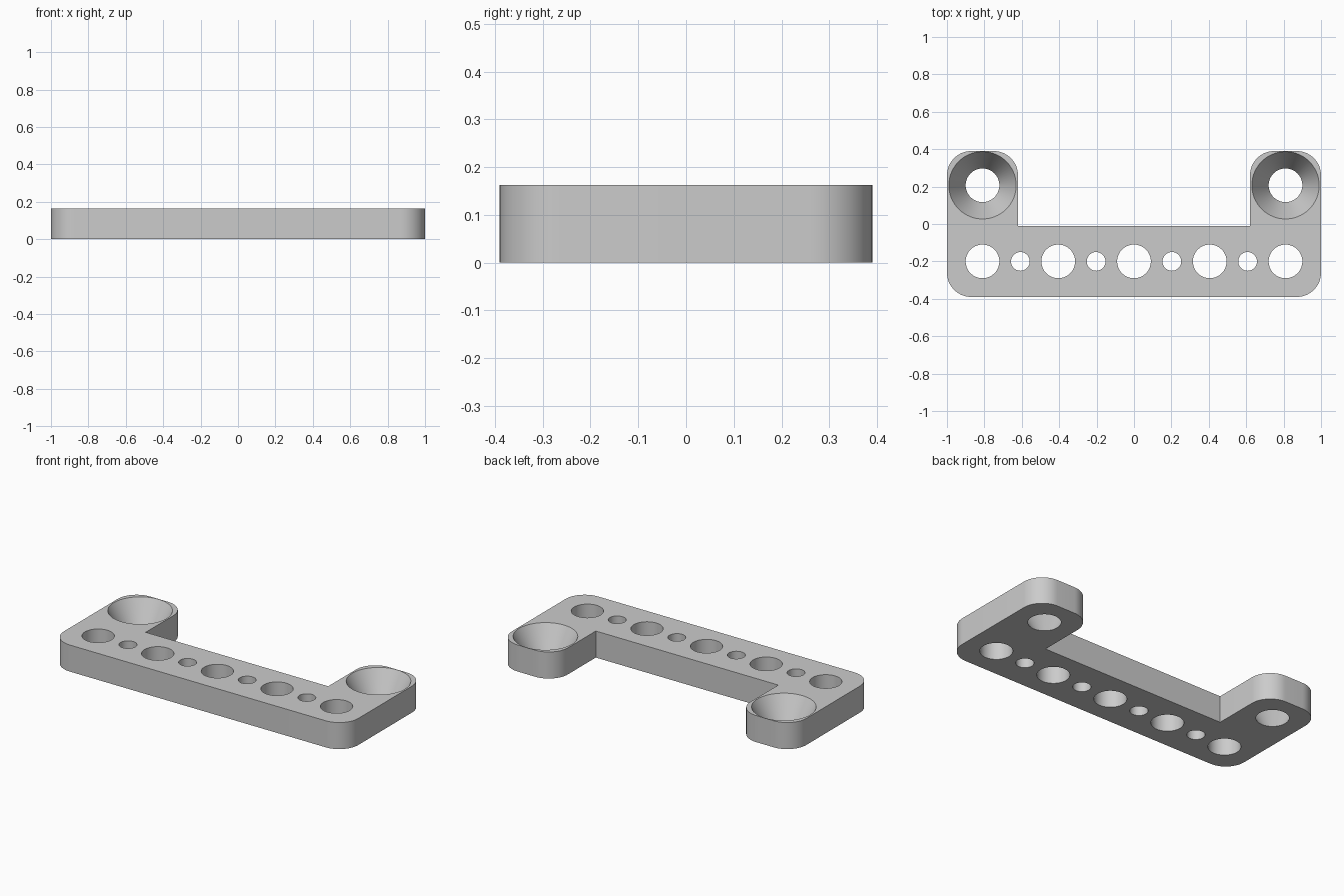
import bpy, bmesh, math

cube = bpy.data.objects.get("Cube")
if cube:
    bpy.data.objects.remove(cube, do_unlink=True)

HEIGHT = 0.163
X, Y = 1.0, 0.39              # half width and half depth
INNER_X, INNER_Y = 0.62, -0.01  # inner corner between bar and arm
CORNER = 0.13
HOLE_Y, SINK_Y = -0.2, 0.207
PITCH = 0.2025                # spacing along the hole row


def arc(cx, cy, r, start, sweep, steps):
    """Points along a circular arc, angles in degrees."""
    angles = [math.radians(start + sweep * i / steps) for i in range(steps + 1)]
    return [(cx + r * math.cos(a), cy + r * math.sin(a)) for a in angles]


def circle(cx, cy, r):
    return arc(cx, cy, r, 0, 360, 64)[:-1]


def u_outline():
    """Right half of the bracket outline, mirrored to close the U."""
    c = CORNER
    half = arc(X - c, c - Y, c, -90, 90, 16)
    half += arc(X - c, Y - c, c, 0, 90, 16)
    half += arc(INNER_X + c, Y - c, c, 90, 90, 16)
    half.append((INNER_X, INNER_Y))
    return half + [(-x, y) for x, y in reversed(half)]


# Each wall is a pair of matching loops: bottom and top
outline = u_outline()
walls = [(outline, outline)]

# Row of alternating large and small through holes
for i in range(-4, 5):
    ring = circle(i * PITCH, HOLE_Y, 0.05 if i % 2 else 0.09)
    walls.append((ring, ring))

# Countersunk mounting hole in each arm
for side in (-1, 1):
    cx = side * 4 * PITCH
    walls.append((circle(cx, SINK_Y, 0.09), circle(cx, SINK_Y, 0.18)))

bm = bmesh.new()
cap_edges = ([], [])
for loops in walls:
    rings = [[bm.verts.new((x, y, z)) for x, y in loop]
             for loop, z in zip(loops, (0, HEIGHT))]
    low, high = rings
    for ring, edges in zip(rings, cap_edges):
        for i, v in enumerate(ring):
            edges.append(bm.edges.new((ring[i - 1], v)))
    for i in range(len(low)):
        bm.faces.new((low[i - 1], low[i], high[i], high[i - 1]))

# Flat bottom and top, filled around the holes
for edges in cap_edges:
    bmesh.ops.triangle_fill(bm, use_beauty=True, use_dissolve=False, edges=edges)
bmesh.ops.recalc_face_normals(bm, faces=bm.faces)

mesh = bpy.data.meshes.new("mounting_bracket")
bm.to_mesh(mesh)
bm.free()
bracket = bpy.data.objects.new("mounting_bracket", mesh)
bpy.context.collection.objects.link(bracket)

# Plain grey material
grey = bpy.data.materials.new("light_grey")
grey.use_nodes = True
colour = (0.6, 0.6, 0.6, 1)
grey.diffuse_color = colour
for node in grey.node_tree.nodes:
    if node.type == "BSDF_PRINCIPLED":
        node.inputs["Base Color"].default_value = colour
mesh.materials.append(grey)

# Smooth curved walls, sharp rims
for obj in bpy.context.selected_objects:
    obj.select_set(False)
bracket.select_set(True)
bpy.context.view_layer.objects.active = bracket
bpy.ops.object.shade_smooth_by_angle(angle=math.radians(30))
